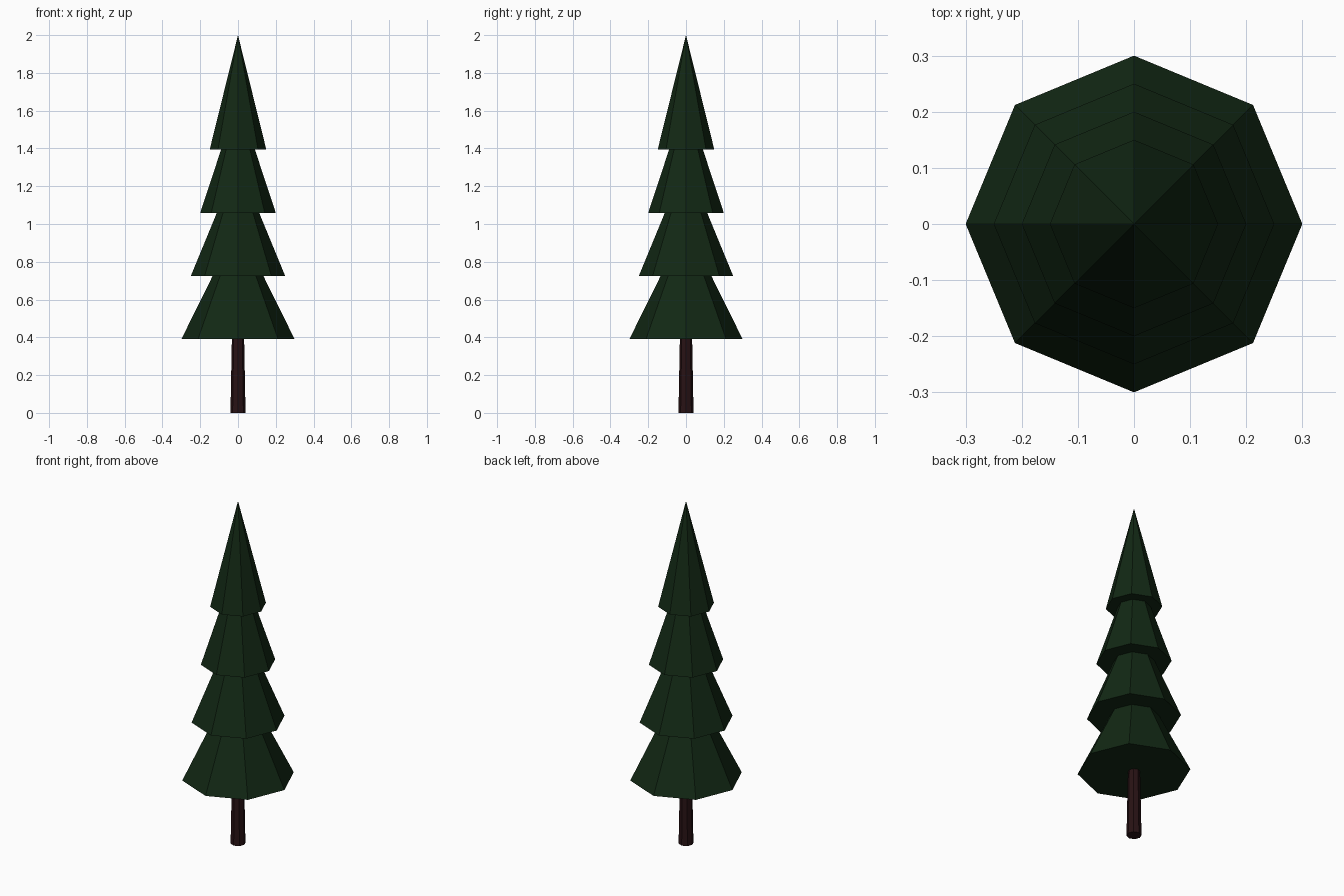
import bpy

if "Cube" in bpy.data.objects:
    bpy.data.objects.remove(bpy.data.objects["Cube"])


def material(name, rgb):
    m = bpy.data.materials.new(name)
    m.diffuse_color = (*rgb, 1.0)
    m.use_nodes = True
    m.node_tree.nodes["Principled BSDF"].inputs["Base Color"].default_value = m.diffuse_color
    return m


def cone(name, sides, r1, r2, z0, z1, mat):
    bpy.ops.mesh.primitive_cone_add(vertices=sides, radius1=r1, radius2=r2,
                                    depth=z1 - z0, location=(0, 0, (z0 + z1) / 2))
    ob = bpy.context.object
    ob.name = name
    ob.data.materials.append(mat)
    return ob


needles = material("dark_green", (0.006, 0.021, 0.007))
bark = material("dark_brown", (0.021, 0.006, 0.007))

# tapered trunk
cone("trunk", 8, 0.04, 0.032, 0.0, 0.42, bark)

# four overlapping octagonal foliage tiers, equal height, shrinking upwards
for i in range(4):
    z = 0.39 + i * 0.3345
    cone(f"foliage_tier_{i + 1}", 8, 0.30 - 0.05 * i, 0.0, z, z + 0.6065, needles)
